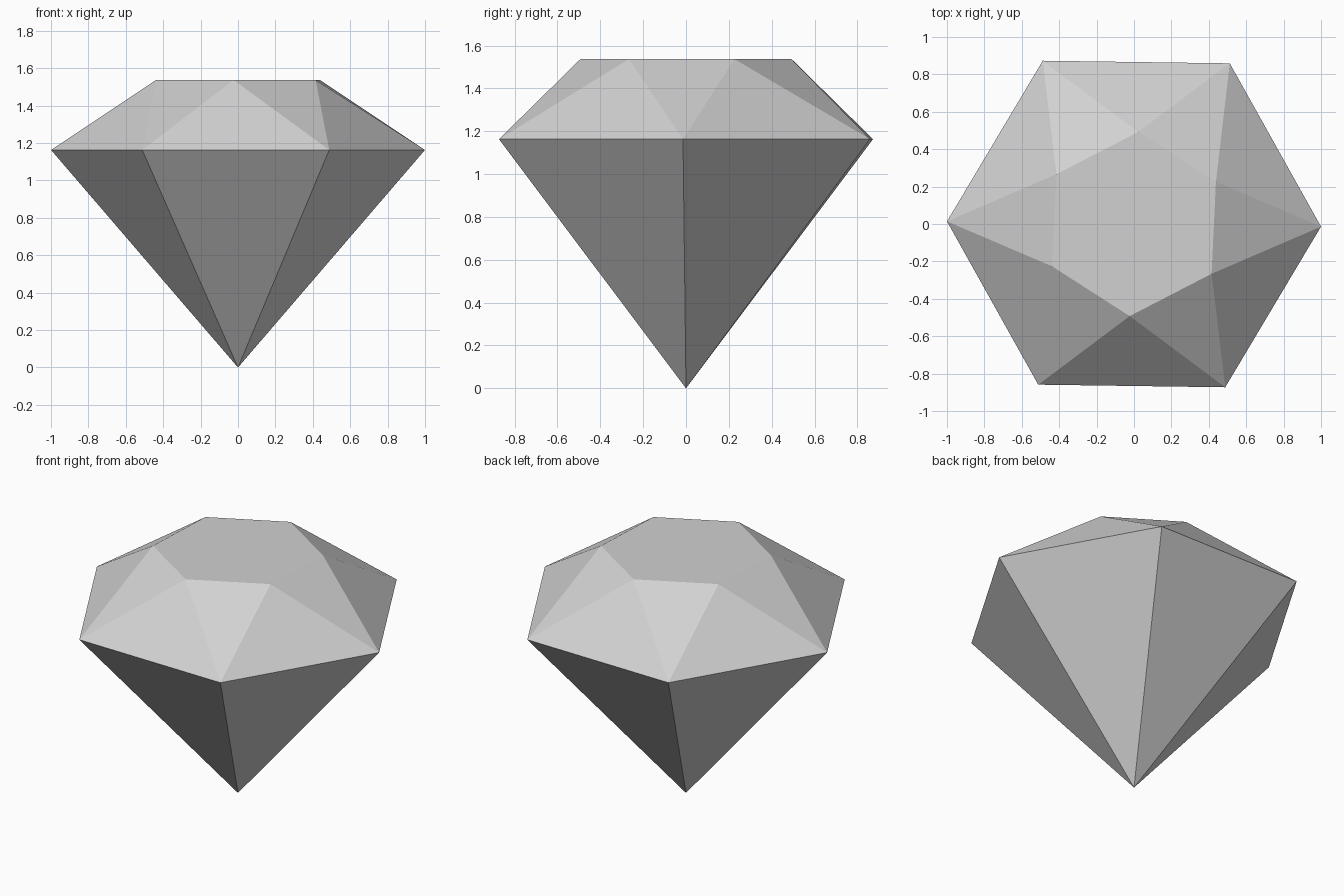
import bpy
import bmesh
from math import cos, sin, radians

if "Cube" in bpy.data.objects:
    bpy.data.objects.remove(bpy.data.objects["Cube"], do_unlink=True)

SIDES = 6
STEP = 360 / SIDES

stone = bpy.data.materials.new("light_grey_stone")
stone.use_nodes = True
colour = (0.64, 0.64, 0.64, 1)
stone.diffuse_color = colour
stone.node_tree.nodes["Principled BSDF"].inputs["Base Color"].default_value = colour


def ring(bm, radius, z, turn):
    """Regular ring of vertices, turned by some degrees about z."""
    angles = [radians(turn + STEP * i) for i in range(SIDES)]
    return [bm.verts.new((radius * cos(a), radius * sin(a), z)) for a in angles]


bm = bmesh.new()
girdle = ring(bm, 1.0, 1.163, -0.8)
table = ring(bm, 0.493, 1.537, STEP / 2 - 2.7)
tip = bm.verts.new((0, 0, 0))

# Flat table on top
bm.faces.new(table)

for i in range(SIDES):
    j = (i + 1) % SIDES
    # Crown: alternating triangles between the girdle and the table
    bm.faces.new((girdle[i], girdle[j], table[i]))
    bm.faces.new((table[i], girdle[j], table[j]))
    # Pavilion: long facets down to the tip
    bm.faces.new((girdle[j], girdle[i], tip))

bmesh.ops.recalc_face_normals(bm, faces=bm.faces)
mesh = bpy.data.meshes.new("cut_gem")
bm.to_mesh(mesh)
bm.free()
mesh.materials.append(stone)
gem = bpy.data.objects.new("cut_gem", mesh)
bpy.context.collection.objects.link(gem)
